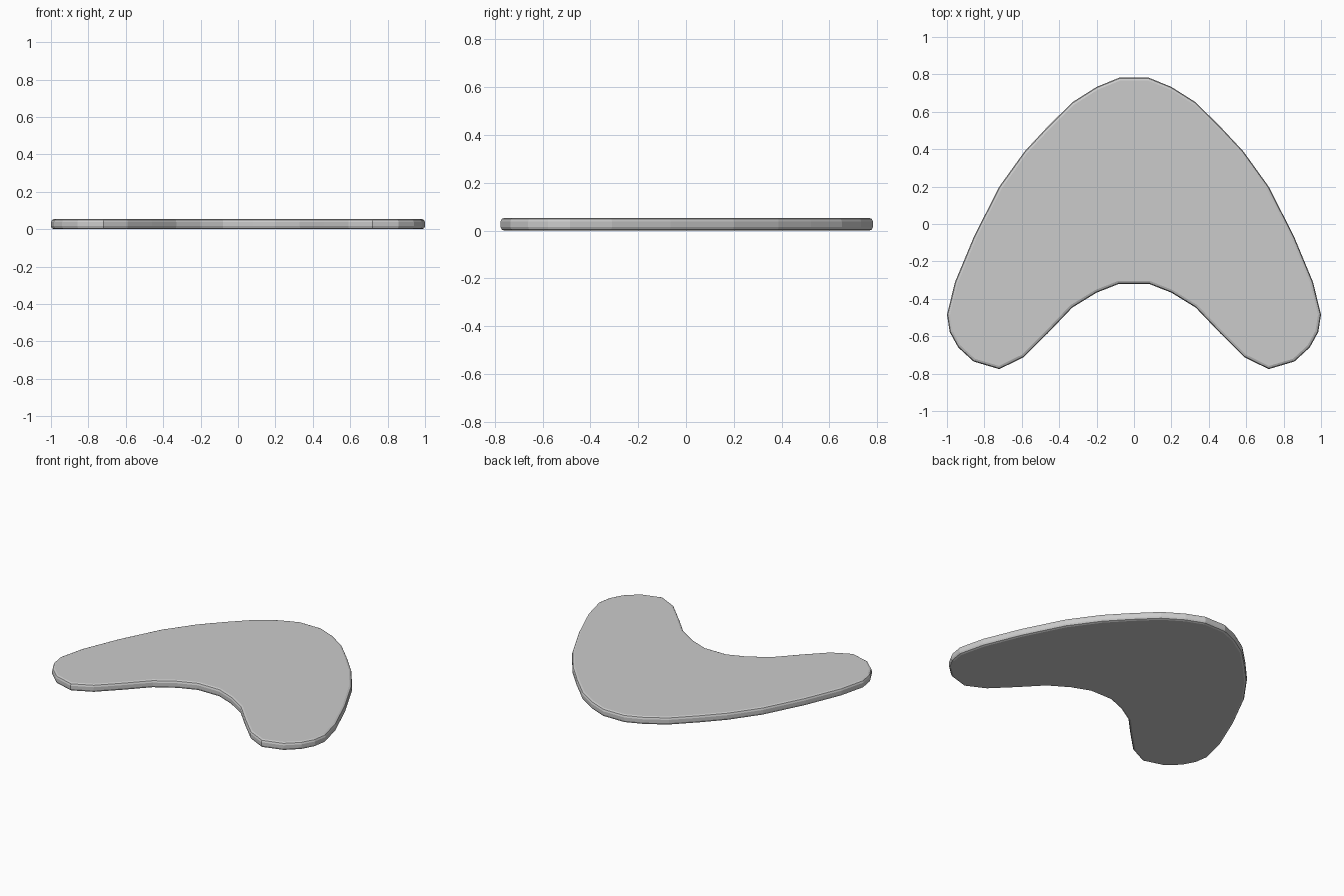
import bpy, bmesh

if "Cube" in bpy.data.objects:
    bpy.data.objects.remove(bpy.data.objects["Cube"])

THICK = 0.054
BEVEL = 0.016

# Right half of the outline, from the rounded crest round the tip to the inner arch
half = [(0.08, 0.782), (0.20, 0.733), (0.328, 0.652), (0.46, 0.522), (0.585, 0.388),
        (0.72, 0.20), (0.855, -0.065), (0.957, -0.31), (1.0, -0.485), (0.985, -0.578),
        (0.94, -0.66), (0.858, -0.735), (0.72, -0.776), (0.59, -0.712), (0.46, -0.583),
        (0.33, -0.447), (0.20, -0.367), (0.08, -0.32)]
outline = half + [(-x, y) for x, y in reversed(half)]

# Flat curved plate: fill the outline and extrude upwards
bm = bmesh.new()
face = bm.faces.new([bm.verts.new((x, y, 0)) for x, y in outline])
ext = bmesh.ops.extrude_face_region(bm, geom=[face], use_keep_orig=True)
top = [v for v in ext["geom"] if isinstance(v, bmesh.types.BMVert)]
bmesh.ops.translate(bm, verts=top, vec=(0, 0, THICK))
bmesh.ops.recalc_face_normals(bm, faces=bm.faces)

# Round over the top and bottom rims
rims = [e for e in bm.edges if abs(e.verts[0].co.z - e.verts[1].co.z) < 1e-5]
bmesh.ops.bevel(bm, geom=rims, offset=BEVEL, offset_type='OFFSET',
                segments=2, profile=0.5, affect='EDGES')
bmesh.ops.recalc_face_normals(bm, faces=bm.faces)

mesh = bpy.data.meshes.new("curved_plate")
bm.to_mesh(mesh)
bm.free()
plate = bpy.data.objects.new("curved_plate", mesh)
bpy.context.collection.objects.link(plate)
